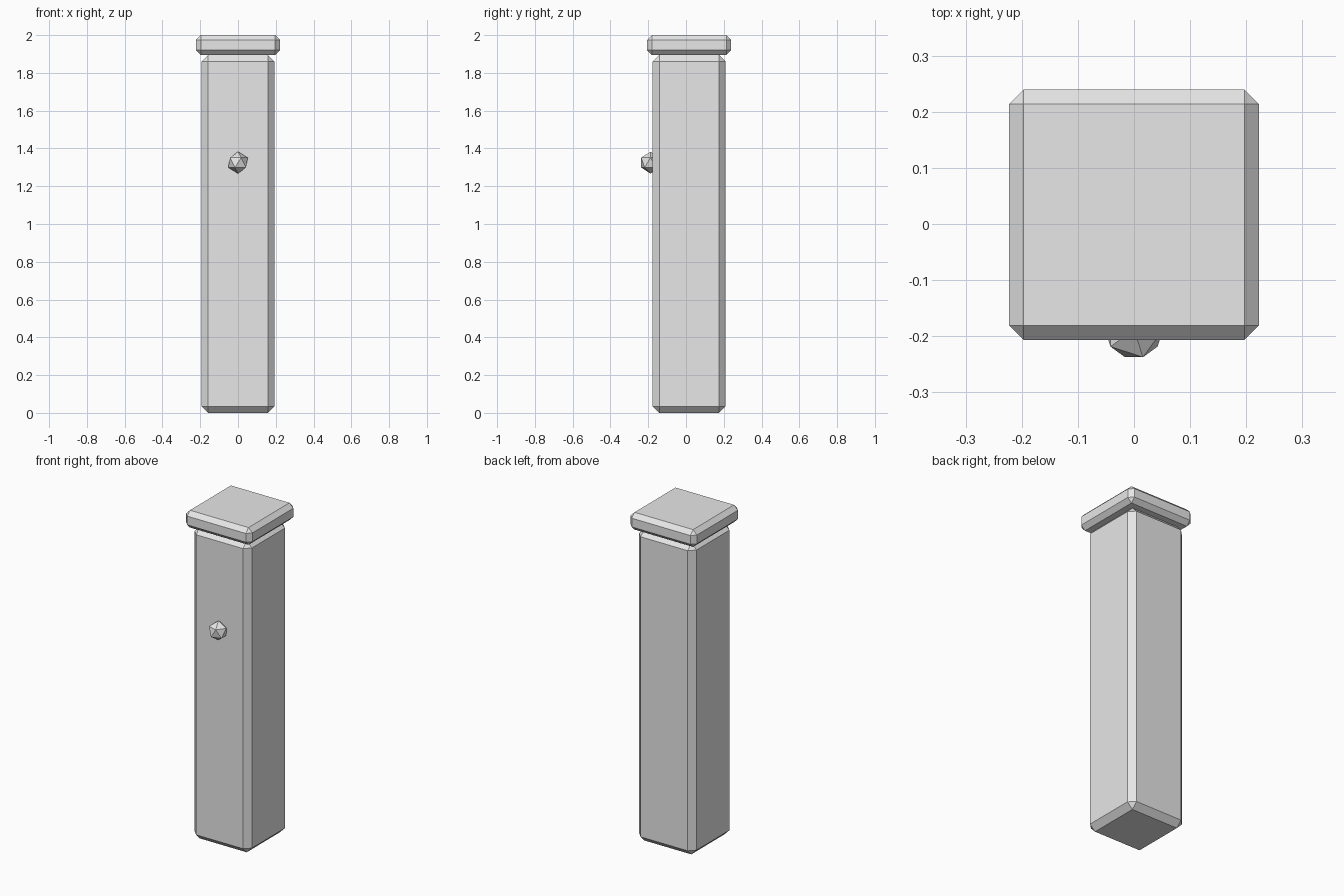
import bpy
import bmesh
from mathutils import Matrix

cube = bpy.data.objects.get("Cube")
if cube:
    bpy.data.objects.remove(cube, do_unlink=True)

# Single flat material
grey = bpy.data.materials.new("light grey")
grey.use_nodes = True
COLOUR = (0.8, 0.8, 0.8, 1)
grey.diffuse_color = COLOUR
grey.node_tree.nodes["Principled BSDF"].inputs["Base Color"].default_value = COLOUR

CENTRE_Y = 0.0165


def finish(bm, name):
    mesh = bpy.data.meshes.new(name)
    bm.to_mesh(mesh)
    bm.free()
    mesh.materials.append(grey)
    obj = bpy.data.objects.new(name, mesh)
    bpy.context.collection.objects.link(obj)
    return obj


def chamfered_block(name, half, bottom, top, chamfer):
    """Square block with a single flat chamfer on every edge."""
    bm = bmesh.new()
    place = Matrix.Translation((0, CENTRE_Y, (bottom + top) / 2))
    size = Matrix.Diagonal((2 * half, 2 * half, top - bottom, 1))
    bmesh.ops.create_cube(bm, size=1, matrix=place @ size)
    bmesh.ops.bevel(bm, geom=bm.edges[:], offset=chamfer,
                    offset_type='OFFSET', segments=1, affect='EDGES')
    return finish(bm, name)


# Post and its overhanging cap
chamfered_block("post", 0.193, 0, 1.895, 0.035)
chamfered_block("post_cap", 0.223, 1.895, 2, 0.026)

# Faceted knob set into the front face
knob = bmesh.new()
bmesh.ops.create_icosphere(knob, subdivisions=1, radius=0.058,
                           matrix=Matrix.Translation((0, -0.188, 1.325)))
finish(knob, "front_knob")
